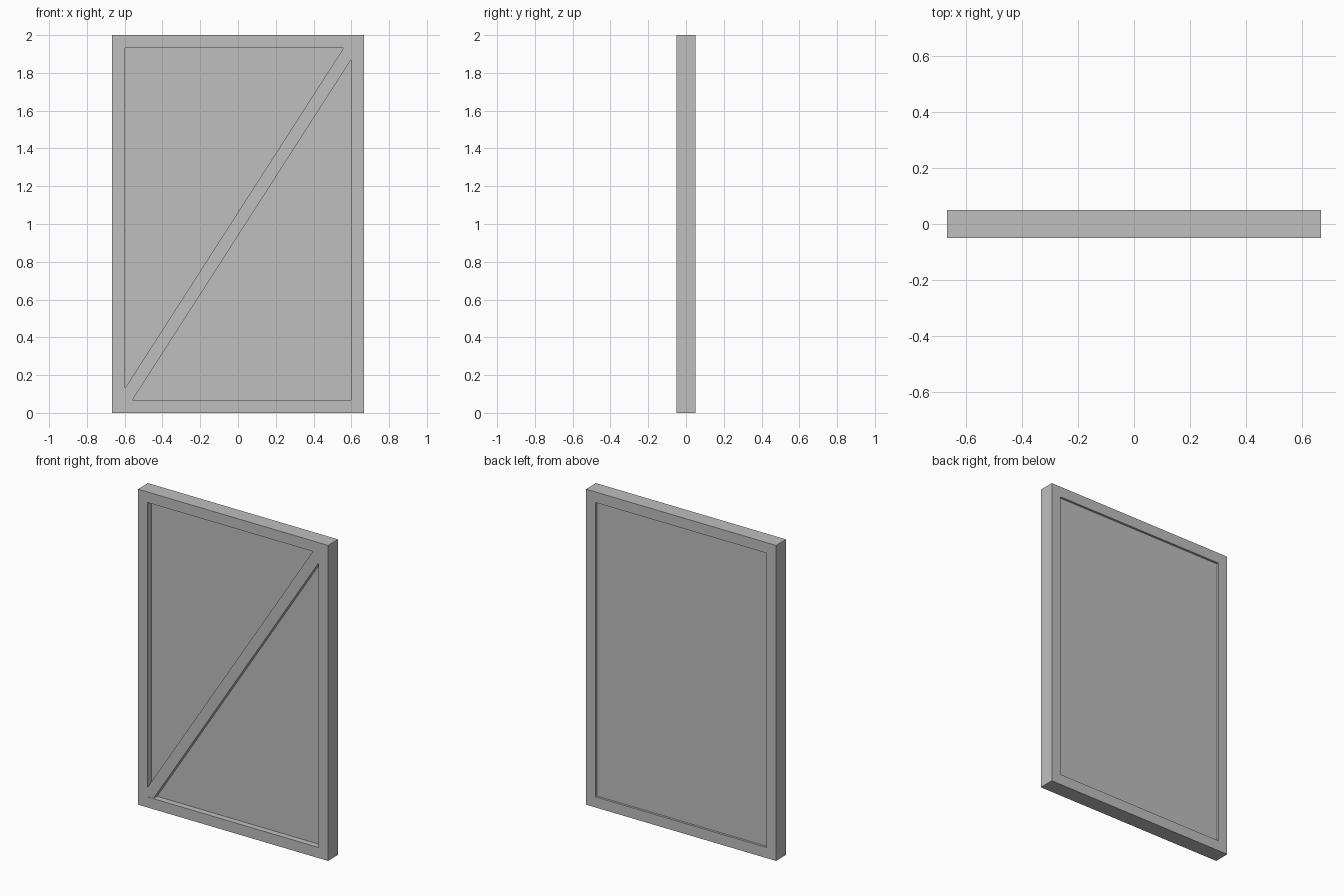
import bpy
import bmesh

cube = bpy.data.objects.get("Cube")
if cube:
    bpy.data.objects.remove(cube, do_unlink=True)

W, H, D = 1.333, 2.0, 0.1      # outer size
B = 0.067                      # border width
X, Z0, Z1 = W / 2 - B, B, H - B  # opening

grey = bpy.data.materials.new("plain_grey")
grey.use_nodes = True
grey.diffuse_color = (0.52, 0.52, 0.52, 1)
grey.node_tree.nodes["Principled BSDF"].inputs["Base Color"].default_value = grey.diffuse_color


def finish(name, bm):
    bmesh.ops.recalc_face_normals(bm, faces=bm.faces)
    mesh = bpy.data.meshes.new(name)
    bm.to_mesh(mesh)
    bm.free()
    mesh.materials.append(grey)
    obj = bpy.data.objects.new(name, mesh)
    bpy.context.collection.objects.link(obj)


def slab(name, outline, y0, y1):
    """Extrude an (x, z) outline from y0 to y1."""
    bm = bmesh.new()
    face = bm.faces.new([bm.verts.new((x, y0, z)) for x, z in outline])
    ext = bmesh.ops.extrude_face_region(bm, geom=[face])["geom"]
    verts = [v for v in ext if isinstance(v, bmesh.types.BMVert)]
    bmesh.ops.translate(bm, verts=verts, vec=(0, y1 - y0, 0))
    finish(name, bm)


def rect(x, z0, z1):
    return [(-x, z0), (x, z0), (x, z1), (-x, z1)]


# Frame: one closed rectangular ring
bm = bmesh.new()
loops = [[bm.verts.new((x, y, z)) for x, z in r]
         for r, y in ((rect(W / 2, 0, H), -D / 2), (rect(W / 2, 0, H), D / 2),
                      (rect(X, Z0, Z1), D / 2), (rect(X, Z0, Z1), -D / 2))]
for k in range(4):
    a, b = loops[k], loops[(k + 1) % 4]
    for i in range(4):
        j = (i + 1) % 4
        bm.faces.new((a[i], a[j], b[j], b[i]))
finish("frame", bm)

# Recessed panel, set deeper at the front than at the back
slab("panel", rect(X, Z0, Z1), -0.012, 0.036)

# Diagonal brace, mitred into the lower right and upper left corners
dx, dz = 0.04, 0.062
slab("diagonal_brace",
     [(-X, Z0), (-X + dx, Z0), (X, Z1 - dz), (X, Z1), (X - dx, Z1), (-X, Z0 + dz)],
     -0.048, -0.012)
